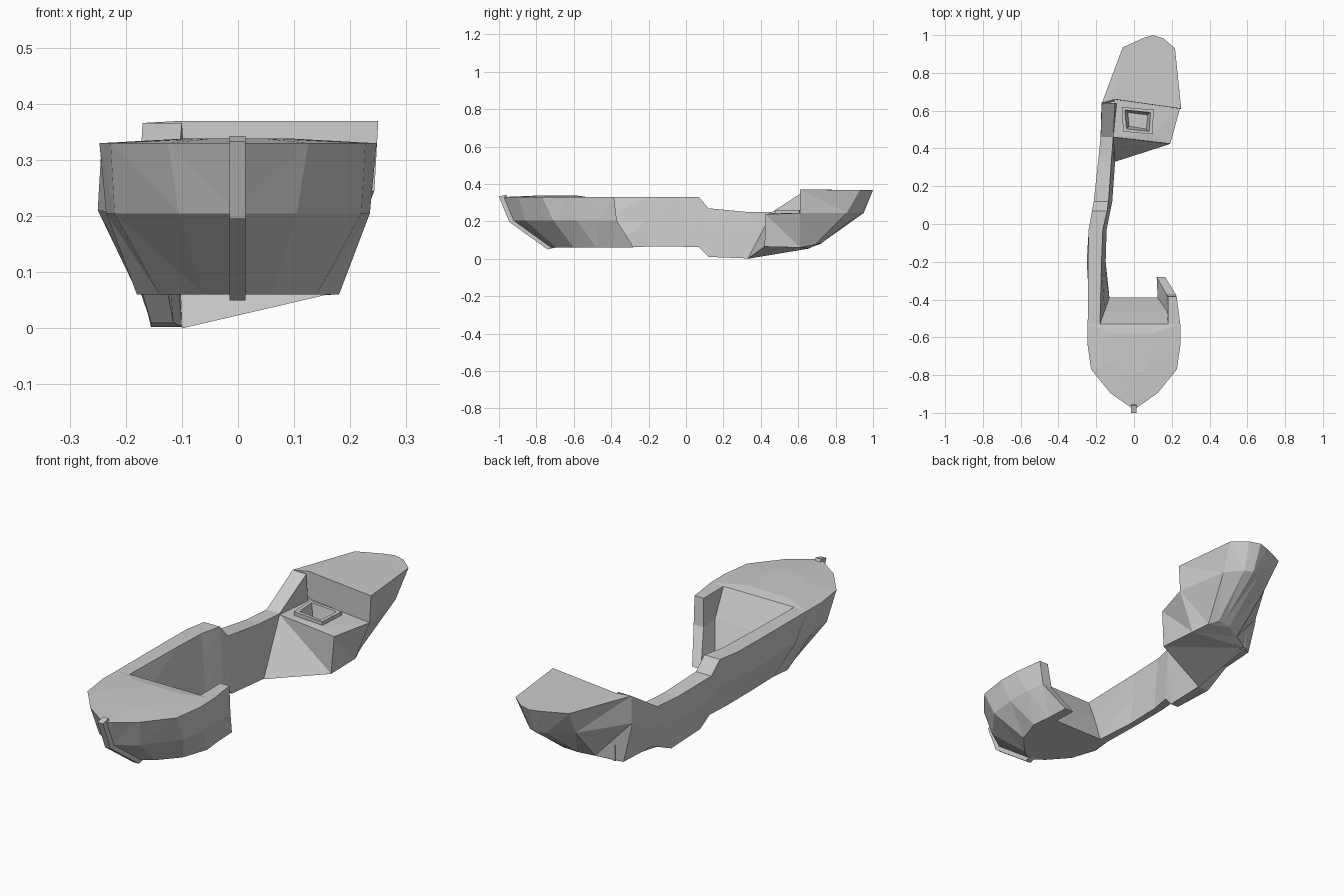
import bpy, bmesh


def loft(name, rings):
    """Skin a stack of equal-length closed rings and cap both ends."""
    bm = bmesh.new()
    rows = [[bm.verts.new(p) for p in ring] for ring in rings]
    n = len(rows[0])
    for a, b in zip(rows, rows[1:]):
        for i in range(n):
            j = (i + 1) % n
            bm.faces.new((a[i], a[j], b[j], b[i]))
    bm.faces.new(rows[0])
    bm.faces.new(rows[-1])
    bmesh.ops.triangulate(bm, faces=[f for f in bm.faces if len(f.verts) > 3])
    bmesh.ops.recalc_face_normals(bm, faces=bm.faces)
    me = bpy.data.meshes.new(name)
    bm.to_mesh(me)
    bm.free()
    ob = bpy.data.objects.new(name, me)
    bpy.context.collection.objects.link(ob)
    return ob


def mirrored(half, z):
    """Half outline from the right side to the centre line, completed on the left."""
    return [(x, y, z) for x, y in half] + [(-x, y, z) for x, y in half[-2::-1]]


# Bow: solid front of the hull, with a broken slope at the back
loft("bow", [
    mirrored([(.17, -.39), (.18, -.48), (.14, -.6), (.06, -.69), (0, -.73)], .06),
    mirrored([(.235, -.46), (.235, -.58), (.22, -.71), (.105, -.86), (0, -.93)], .205),
    mirrored([(.245, -.53), (.247, -.63), (.227, -.77), (.125, -.895), (0, -.983)], .33),
    mirrored([(.1, -.58), (.1, -.64), (.09, -.72), (.05, -.78), (0, -.8)], .338),
])

# Stem post running down the bow
stem = [(-.985, .338, .015), (-.93, .202, .013), (-.725, .055, .010)]
loft("stem_post", [[(-.015, y - .015, z - .005), (.013, y - .015, z - .005),
                    (.013, y + .025, z + .005), (-.015, y + .025, z + .005)]
                   for y, z, _ in stem])

# Broken stub of the right side wall
loft("right_wall_stub", [
    [(.245, -.53, .33), (.235, -.46, .205), (.17, -.39, .06),
     (.125, -.39, .06), (.175, -.46, .205), (.18, -.53, .33)],
    [(.226, -.385, .33), (.22, -.37, .205), (.165, -.28, .06),
     (.12, -.28, .06), (.17, -.37, .205), (.18, -.385, .33)],
])


def wall(y, zt, zb, ot, om, ob, ib, it, slant=0):
    """Cross-section of the left wall: outer and inner x at top, middle, bottom."""
    zm = zb + (zt - zb) * .55
    return [(ot, y, zt), (om, y + slant / 2, zm), (ob, y + slant, zb),
            (ib, y + slant, zb), ((ib + it) / 2, y + slant / 2, zm), (it, y, zt)]


# Long left wall joining the bow and the stern
loft("left_wall", [
    wall(-.53, .33, .06, -.245, -.235, -.17, -.13, -.18, .14),
    wall(-.2, .33, .065, -.243, -.25, -.18, -.15, -.172),
    wall(-.03, .33, .065, -.24, -.24, -.18, -.145, -.165),
    wall(.07, .33, .062, -.222, -.22, -.17, -.125, -.142),
    wall(.12, .27, .01, -.213, -.205, -.155, -.115, -.135),
    wall(.33, .25, .002, -.19, -.187, -.155, -.1, -.12),
    wall(.46, .25, .06, -.177, -.175, -.15, -.1, -.11),
    wall(.64, .366, .052, -.17, -.172, -.13, -.08, -.1),
])


def quad(x0, x1, y0, y1, z):
    return [(x0, y0 + .007, z), (x1, y0 - .007, z),
            (x1 + .008, y1 - .007, z), (x0 - .008, y1 + .007, z)]


# Lowered rear platform with a raised, recessed hatch
loft("hatch_platform", [
    [(-.1, .33, 0), (.18, .42, .065), (.17, .61, .06), (-.1, .66, .055)],
    [(-.11, .46, .245), (.192, .425, .238), (.243, .61, .245), (-.105, .66, .245)],
    quad(-.057, .097, .482, .612, .245),
    quad(-.057, .097, .482, .612, .262),
    quad(-.04, .08, .497, .597, .262),
    quad(-.025, .065, .51, .584, .205),
])

# Stern: higher rear block with a rounded end
loft("stern", [
    [(.17, .61, .06), (.145, .69, .075), (.115, .725, .085), (.09, .725, .085),
     (.05, .72, .08), (-.02, .69, .07), (-.13, .64, .052), (-.08, .655, .055)],
    [(.243, .61, .245), (.2, .86, .245), (.14, .935, .245), (.1, .95, .245),
     (.06, .935, .245), (-.04, .86, .245), (-.172, .64, .24), (-.1, .66, .245)],
    [(.25, .61, .37), (.217, .93, .368), (.155, .983, .368), (.1, 1, .368),
     (.05, .985, .368), (-.06, .935, .368), (-.17, .64, .366), (-.1, .66, .37)],
])
